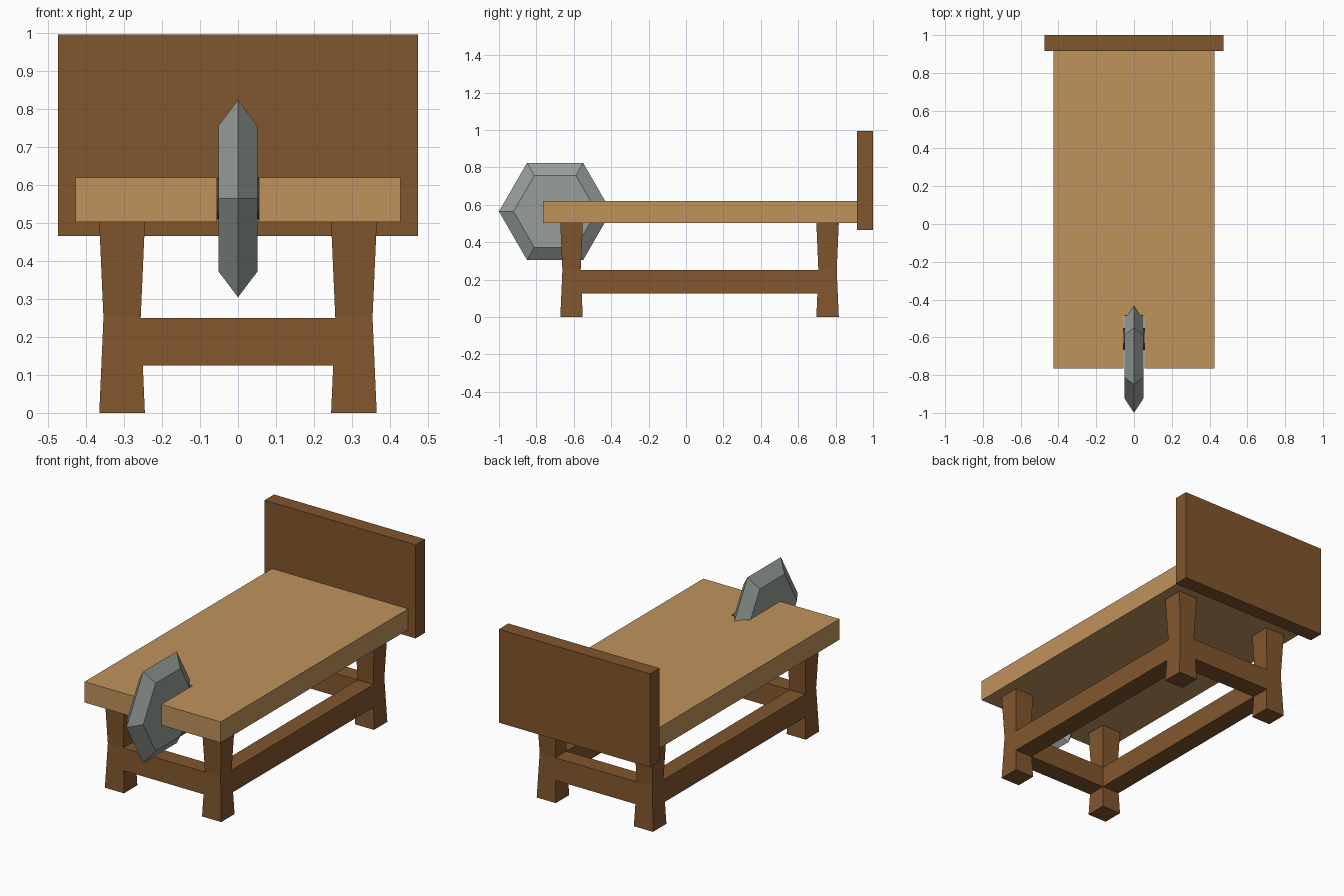
import bpy, bmesh, math

if "Cube" in bpy.data.objects:
    bpy.data.objects.remove(bpy.data.objects["Cube"])

def mat(name, rgb):
    m = bpy.data.materials.new(name)
    m.diffuse_color = (*rgb, 1)
    m.use_nodes = True
    m.node_tree.nodes["Principled BSDF"].inputs["Base Color"].default_value = m.diffuse_color
    return m

TAN = mat("light wood", (0.53, 0.29, 0.105))
BROWN = mat("dark wood", (0.22, 0.093, 0.027))
GREY = mat("stone", (0.31, 0.345, 0.32))
DARK = mat("axle", (0.06, 0.045, 0.035))

def loft(name, rings, material):
    """Join rings of equal point count with quads and cap both ends."""
    bm = bmesh.new()
    loops = [[bm.verts.new(p) for p in r] for r in rings]
    n = len(loops[0])
    for a, b in zip(loops, loops[1:]):
        for i in range(n):
            j = (i + 1) % n
            bm.faces.new((a[i], a[j], b[j], b[i]))
    bm.faces.new(loops[0])
    bm.faces.new(loops[-1])
    bmesh.ops.recalc_face_normals(bm, faces=bm.faces)
    me = bpy.data.meshes.new(name)
    bm.to_mesh(me)
    bm.free()
    me.materials.append(material)
    ob = bpy.data.objects.new(name, me)
    bpy.context.collection.objects.link(ob)
    return ob

def rect(x0, x1, y0, y1, z):
    return [(x0, y0, z), (x1, y0, z), (x1, y1, z), (x0, y1, z)]

# Headboard
loft("headboard", [rect(-0.474, 0.474, 0.915, 1.0, z) for z in (0.465, 0.995)], BROWN)

# Bench top with a slot in the front edge
W, S, F, B, E = 0.427, 0.055, -0.765, 0.915, -0.485
outline = [(-W, F), (-S, F), (-S, E), (S, E), (S, F), (W, F), (W, B), (-W, B)]
loft("bench_top", [[(x, y, z) for x, y in outline] for z in (0.502, 0.62)], TAN)

# Waisted legs
LX, YF, YB = 0.305, -0.612, 0.757
def half(z):
    return 0.049 + 0.011 * abs(z - 0.25) / 0.25

for y, end in ((YF, "front"), (YB, "back")):
    for s, side in ((-1, "left"), (1, "right")):
        x = s * LX
        loft(f"{end}_{side}_leg",
             [rect(x - half(z), x + half(z), y - half(z), y + half(z), z)
              for z in (0, 0.125, 0.25, 0.503)], BROWN)

# Rails running between the legs, matching the leg slope
RZ = (0.125, 0.25)
for y, end in ((YF, "front"), (YB, "back")):
    loft(f"{end}_rail", [rect(-LX + half(z), LX - half(z), y - half(z), y + half(z), z)
                         for z in RZ], BROWN)
for s, side in ((-1, "left"), (1, "right")):
    loft(f"{side}_rail", [rect(s * LX - half(z), s * LX + half(z), YF + half(z), YB - half(z), z)
                          for z in RZ], BROWN)

# Discs along x: hexagonal grinding stone and its axle
def disc(x, r, n, cy, cz=0.564):
    return [(x, cy + r * math.cos(math.tau * i / n), cz + r * math.sin(math.tau * i / n))
            for i in range(n)]

loft("grinding_stone", [disc(x, r, 6, -0.7) for x, r in
                        ((-0.051, 0.222), (0, 0.3), (0.051, 0.222))], GREY)
loft("axle", [disc(x, 0.055, 16, -0.605) for x in (-0.058, 0.058)], DARK)
